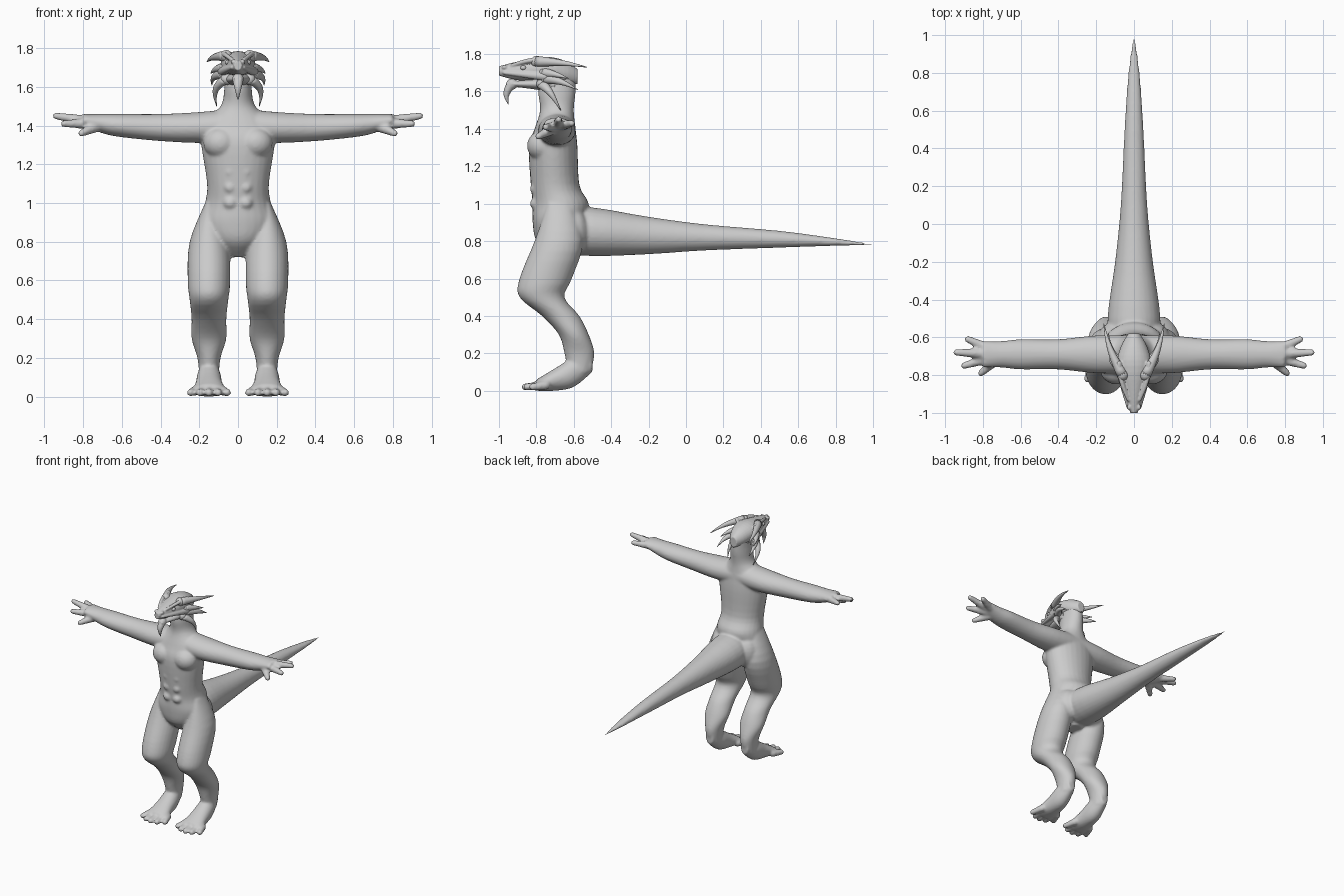
import bpy, bmesh, math
from mathutils import Vector, Matrix

default_cube = bpy.data.objects.get("Cube")
if default_cube:
    bpy.data.objects.remove(default_cube)

shade = (0.6, 0.6, 0.6, 1)
grey = bpy.data.materials.new("plain grey")
grey.use_nodes = True
grey.diffuse_color = shade
grey.node_tree.nodes["Principled BSDF"].inputs["Base Color"].default_value = shade


def smooth_rows(rows, steps=4):
    """Catmull-Rom interpolation between the key sections."""
    rows = [Vector(row) for row in rows]
    padded = [rows[0], *rows, rows[-1]]
    result = []
    for before, start, end, after in zip(padded, padded[1:], padded[2:], padded[3:]):
        start_slope, end_slope = (end - before) / 2, (after - start) / 2
        for step in range(steps):
            t = step / steps
            blend = t * t * (3 - 2 * t)
            result.append(start.lerp(end, blend)
                          + start_slope * t * (1 - t) ** 2
                          - end_slope * t * t * (1 - t))
    return result + [rows[-1]]


def circle_points(count):
    angles = [math.tau * i / count for i in range(count)]
    return [(math.cos(angle), math.sin(angle)) for angle in angles]


def skin(bm, rings):
    """Bridge rings of points into a closed tube."""
    loops = [[bm.verts.new(point) for point in ring] for ring in rings]
    for lower, upper in zip(loops, loops[1:]):
        for i in range(len(lower)):
            bm.faces.new((lower[i - 1], lower[i], upper[i], upper[i - 1]))
    bm.faces.new(loops[0][::-1])
    bm.faces.new(loops[-1])


def loft(bm, axis, rows, side=0):
    """Ellipses along an axis; each row is position, centre, half width, half height."""
    rings = []
    for position, centre, width, height in smooth_rows(rows):
        ring = []
        for c, s in circle_points(28):
            point = [side + width * c, centre + height * s]
            point.insert("xyz".index(axis), position)
            ring.append(point)
        rings.append(ring)
    skin(bm, rings)


def blob(bm, centre, size):
    matrix = Matrix.Translation(centre) @ Matrix.Diagonal((*size, 1))
    bmesh.ops.create_uvsphere(bm, u_segments=20, v_segments=12, radius=1, matrix=matrix)


def taper(bm, start, end, thick, thin, bend=(0, 0, 0), steps=10):
    """Round-ended tapering rod, bowed sideways by the bend vector."""
    start, end, bend = Vector(start), Vector(end), Vector(bend)
    across = (end - start).orthogonal().normalized()
    other = (end - start).cross(across).normalized()
    rings = []
    for step in range(steps + 1):
        t = step / steps
        middle = start.lerp(end, t) + bend * math.sin(math.pi * t)
        radius = thick + (thin - thick) * t
        rings.append([middle + (across * c + other * s) * radius for c, s in circle_points(16)])
    skin(bm, rings)
    blob(bm, start, [thick] * 3)
    blob(bm, end, [thin] * 3)


def mirror(bm):
    copied = bmesh.ops.duplicate(bm, geom=bm.verts[:] + bm.edges[:] + bm.faces[:])["geom"]
    verts = [item for item in copied if isinstance(item, bmesh.types.BMVert)]
    bmesh.ops.scale(bm, vec=(-1, 1, 1), verts=verts)


def finish(bm, name, voxel=0, softness=0):
    """Turn the bmesh into an object, optionally fused into one skin."""
    bmesh.ops.recalc_face_normals(bm, faces=bm.faces)
    mesh = bpy.data.meshes.new(name)
    bm.to_mesh(mesh)
    bm.free()
    mesh.materials.append(grey)
    mesh.shade_smooth()
    part = bpy.data.objects.new(name, mesh)
    bpy.context.collection.objects.link(part)
    if voxel:
        fuse = part.modifiers.new("fuse", "REMESH")
        fuse.mode = "VOXEL"
        fuse.voxel_size = voxel
        fuse.use_smooth_shade = True
        soften = part.modifiers.new("soften", "SMOOTH")
        soften.iterations = softness


# Left leg and foot
leg_side = 0.15
body = bmesh.new()
loft(body, "z", [(1, -.68, .02, .06), (.8, -.68, .1, .13), (.6, -.75, .11, .14), (.5, -.77, .1, .12),
                 (.4, -.67, .09, .1), (.3, -.6, .09, .08), (.2, -.57, .06, .08), (.1, -.57, .05, .06)],
     side=leg_side)
loft(body, "y", [(-.5, .15, .03, .05), (-.6, .1, .06, .08), (-.7, .06, .07, .06), (-.8, .03, .09, .03)],
     side=leg_side)

# Five toes in a fan
for spread in (-1, -.5, 0, .5, 1):
    knuckle = (leg_side + spread * .07, -.75, .03)
    toe_tip = (leg_side + spread * .095, -.86 + .04 * spread ** 2, .02)
    taper(body, knuckle, toe_tip, .025, .02)

# Left arm, fingers and thumb
loft(body, "x", [(0, 1.4, .1, .09), (.2, 1.39, .1, .08), (.4, 1.39, .08, .07),
                 (.6, 1.4, .08, .06), (.7, 1.41, .07, .05), (.8, 1.43, .07, .03)], side=-.69)
palm = Vector((.7, -.69, 1.41))
for finger_tip in ((.88, -.61, 1.43), (.94, -.68, 1.45), (.9, -.75, 1.41), (.81, -.79, 1.36)):
    taper(body, palm, finger_tip, .035, .018)

# Chest, belly and buttock muscles
blob(body, (.09, -.77, 1.31), (.09, .08, .08))
for height in (1, 1.08, 1.16):
    blob(body, (.04, -.79, height), (.04, .045, .036))
blob(body, (.1, -.6, .85), (.09, .08, .12))
mirror(body)

# Torso and neck
loft(body, "z", [(.72, -.66, .05, .06), (.8, -.68, .14, .12), (.9, -.68, .19, .14), (1, -.67, .17, .15),
                 (1.1, -.7, .16, .13), (1.3, -.71, .19, .13), (1.4, -.7, .19, .11),
                 (1.5, -.69, .09, .09), (1.6, -.69, .07, .1), (1.7, -.68, .06, .09)])

# Tail
loft(body, "y", [(-.7, .86, .12, .12), (-.5, .85, .14, .13), (-.2, .83, .1, .1), (.1, .82, .07, .07),
                 (.5, .81, .05, .045), (.8, .795, .03, .02), (1, .78, .003, .003)])
finish(body, "body", voxel=.009, softness=5)

# Skull with brow ridges, snout ridges and nostrils
head = bmesh.new()
taper(head, (.03, -.93, 1.74), (.08, -.74, 1.77), .01, .016, bend=(.01, 0, .01))
taper(head, (.03, -.97, 1.7), (.08, -.75, 1.68), .01, .025)
blob(head, (.025, -.97, 1.73), (.012, .016, .012))
mirror(head)
loft(head, "y", [(-1, 1.71, .02, .025), (-.9, 1.71, .05, .05), (-.75, 1.72, .09, .065),
                 (-.65, 1.7, .07, .065), (-.58, 1.68, .03, .04)])
finish(head, "head", voxel=.005, softness=3)

# Lower jaw with a hooked chin spike
jaw = bmesh.new()
loft(jaw, "y", [(-.96, 1.64, .02, .01), (-.8, 1.64, .06, .03), (-.7, 1.64, .07, .05)])
taper(jaw, (0, -.93, 1.64), (0, -.95, 1.53), .03, .003, bend=(0, -.02, 0))
finish(jaw, "lower_jaw", voxel=.005, softness=2)

# Paired horns and cheek spikes: root, tip, thickness and outward bow
horns = {
    "crown_horns": ((.06, -.8, 1.76), (.16, -.53, 1.73), .03, .015),
    "upper_cheek_spikes": ((.07, -.76, 1.7), (.14, -.63, 1.67), .028, .01),
    "middle_cheek_spikes": ((.07, -.75, 1.67), (.135, -.58, 1.61), .03, .02),
    "lower_cheek_spikes": ((.06, -.77, 1.64), (.11, -.67, 1.5), .03, .03),
}
for name, (root, tip, thickness, bow) in horns.items():
    horn = bmesh.new()
    taper(horn, root, tip, thickness, .002, bend=(bow, 0, bow / 2))
    mirror(horn)
    finish(horn, name)

# Eyes
eyes = bmesh.new()
blob(eyes, (.055, -.87, 1.727), (.011, .016, .012))
mirror(eyes)
finish(eyes, "eyes")
